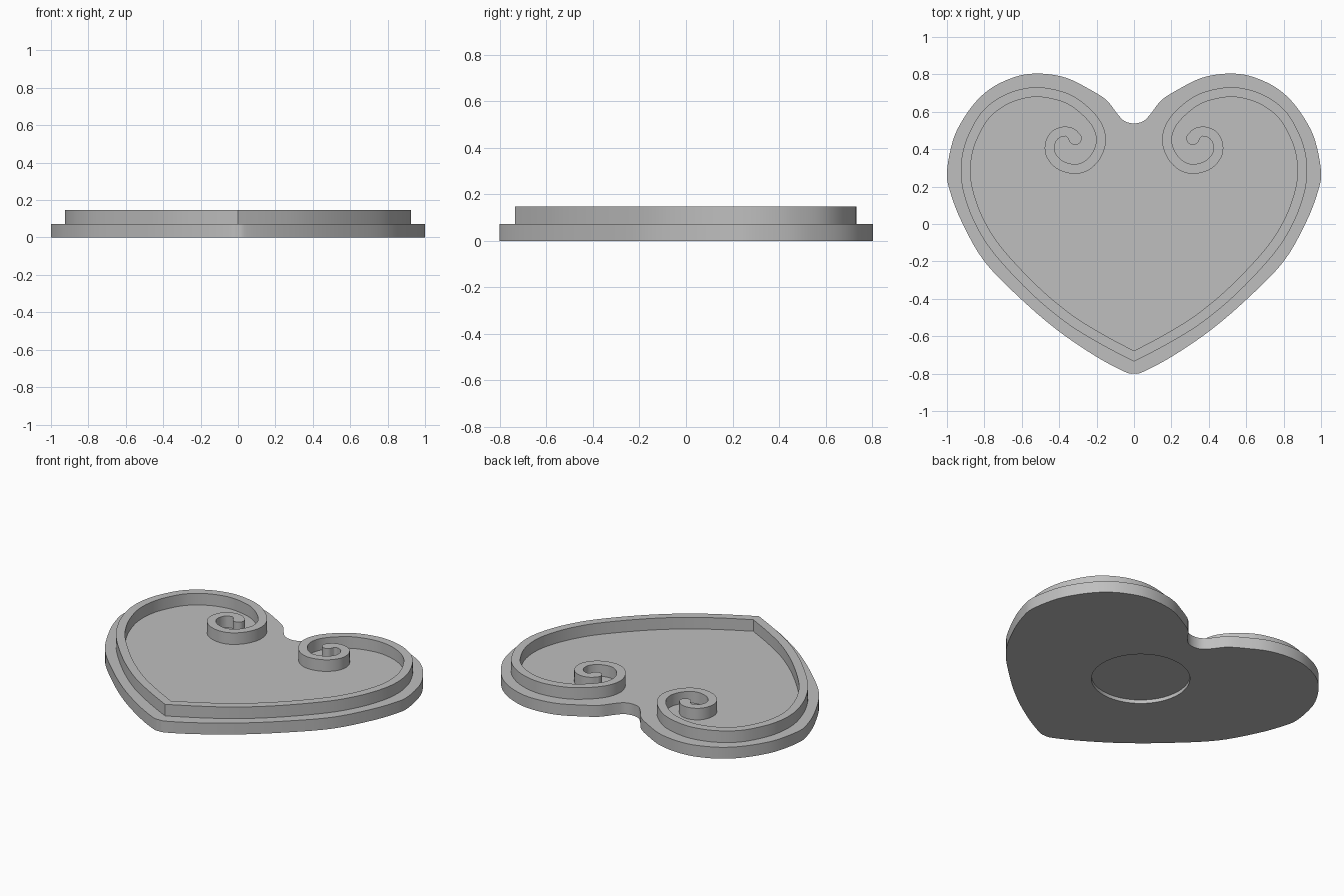
import bpy, bmesh, math
from mathutils import Vector

cube = bpy.data.objects.get("Cube")
if cube:
    bpy.data.objects.remove(cube, do_unlink=True)

BASE_TOP, RIDGE_TOP = 0.073, 0.147
HALF_WIDTH = 0.026

grey = bpy.data.materials.new("plain_grey")
grey.use_nodes = True
colour = (0.52, 0.52, 0.52, 1)
grey.diffuse_color = colour
grey.node_tree.nodes["Principled BSDF"].inputs["Base Color"].default_value = colour


def spline(points, closed, steps):
    """Smooth curve passing through 2D points."""
    pts = [Vector(p) for p in points]
    n = len(pts)
    if closed:
        get = lambda i: pts[i % n]
    else:
        get = lambda i: pts[max(0, min(n - 1, i))]
    out = []
    for i in range(n if closed else n - 1):
        a, b, c, d = (get(i + k) for k in (-1, 0, 1, 2))
        for s in range(steps):
            t = s / steps
            out.append(0.5 * (2 * b + (c - a) * t + (2 * a - 5 * b + 4 * c - d) * t ** 2
                              + (3 * b - a - 3 * c + d) * t ** 3))
    if not closed:
        out.append(pts[-1])
    return out


def finish(bm, name):
    bmesh.ops.recalc_face_normals(bm, faces=bm.faces)
    mesh = bpy.data.meshes.new(name)
    bm.to_mesh(mesh)
    bm.free()
    mesh.materials.append(grey)
    obj = bpy.data.objects.new(name, mesh)
    bpy.context.collection.objects.link(obj)
    return obj


def activate(obj):
    bpy.ops.object.select_all(action='DESELECT')
    obj.select_set(True)
    bpy.context.view_layer.objects.active = obj


def prism(outline, z0, z1, name):
    bm = bmesh.new()
    face = bm.faces.new([bm.verts.new((p[0], p[1], z0)) for p in outline])
    top = bmesh.ops.extrude_face_region(bm, geom=[face])["geom"]
    verts = [g for g in top if isinstance(g, bmesh.types.BMVert)]
    bmesh.ops.translate(bm, verts=verts, vec=(0, 0, z1 - z0))
    return finish(bm, name)


# Heart-shaped base, notch to tip, mirrored
half = [(0, .538), (.05, .55), (.09, .59), (.15, .665), (.25, .727), (.35, .777),
        (.45, .8), (.55, .803), (.64, .785), (.75, .735), (.84, .66), (.92, .55),
        (.97, .44), (1, .28), (.985, .18), (.925, .02), (.8, -.2), (.6, -.405),
        (.4, -.575), (.2, -.71), (.05, -.79), (0, -.8)]
outline = half + [(-x, y) for x, y in half[-2:0:-1]]
base = prism(spline(outline, True, 5), 0, BASE_TOP, "heart_base")

# Shallow round recess in the underside
circle = [(0.285 * math.cos(a), 0.06 + 0.285 * math.sin(a))
          for a in (math.tau * i / 64 for i in range(64))]
cutter = prism(circle, -0.05, 0.023, "recess_cutter")
cutter.hide_render = True
cut = base.modifiers.new("recess", 'BOOLEAN')
cut.object = cutter
cut.solver = 'EXACT'
activate(base)
bpy.ops.object.modifier_apply(modifier=cut.name)
bpy.data.objects.remove(cutter, do_unlink=True)

# Raised scroll ridge, from the tip up around the lobe into the curl
path = spline([(0, -.707), (.17, -.617), (.35, -.505), (.54, -.345), (.73, -.14), (.83, .02),
               (.885, .17), (.9, .28), (.89, .38), (.86, .47), (.8, .575), (.72, .645),
               (.62, .69), (.503, .705), (.364, .674), (.267, .61), (.198, .53),
               (.176, .444), (.203, .364), (.257, .31), (.321, .294), (.396, .316),
               (.444, .369), (.449, .428), (.422, .476), (.374, .495), (.337, .485),
               (.315, .458)], False, 6)
stations = []
for i, p in enumerate(path):
    d = (path[min(i + 1, len(path) - 1)] - path[max(i - 1, 0)]).normalized()
    swell = max(0, 1 - (len(path) - 1 - i) / 10)
    stations.append((p, Vector((-d.y, d.x)), HALF_WIDTH + 0.009 * swell))
stations[0] = (path[0], Vector((0, 1)), HALF_WIDTH * 1.1)   # mitred tip
end, normal, radius = stations[-1]
for k in range(1, 8):                                       # rounded end
    a = math.pi / 2 * k / 8
    stations.append((end + d * radius * math.sin(a), normal, radius * math.cos(a)))

bm = bmesh.new()
previous = None
for p, n, w in stations:
    a, b = p + n * w, p - n * w
    ring = [bm.verts.new((q.x, q.y, z)) for q, z in
            ((a, BASE_TOP - .003), (a, RIDGE_TOP), (b, RIDGE_TOP), (b, BASE_TOP - .003))]
    if previous:
        for j in range(4):
            k = (j + 1) % 4
            bm.faces.new((previous[j], previous[k], ring[k], ring[j]))
    previous = ring
bm.faces.new(previous)
ridge = finish(bm, "scroll_ridge")
activate(ridge)
mirror = ridge.modifiers.new("mirror", 'MIRROR')
bpy.ops.object.modifier_apply(modifier=mirror.name)

for obj in (base, ridge):
    activate(obj)
    bpy.ops.object.shade_smooth_by_angle(angle=math.radians(25))
